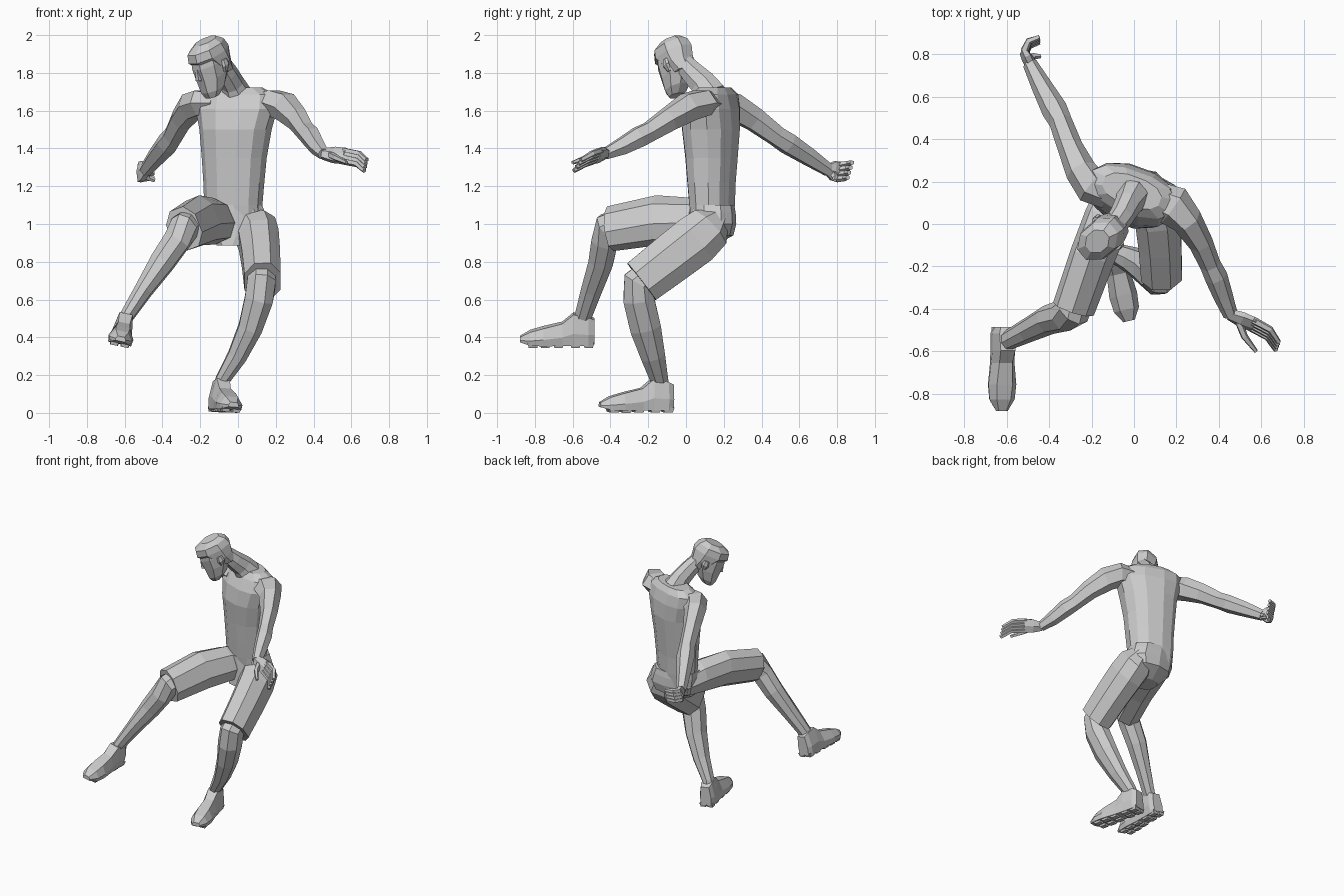
import bpy, bmesh, math
from mathutils import Vector, Matrix, Euler

X, Y, Z = Vector((1, 0, 0)), Vector((0, 1, 0)), Vector((0, 0, 1))


def skin(name, rings, mat=None):
    """Bridge a list of equal-length point rings into a closed flat-shaded object."""
    bm = bmesh.new()
    vs = [[bm.verts.new(p) for p in r] for r in rings]
    n = len(rings[0])
    for a, b in zip(vs, vs[1:]):
        for i in range(n):
            j = (i + 1) % n
            bm.faces.new((a[i], a[j], b[j], b[i]))
    bm.faces.new(vs[0])
    bm.faces.new(vs[-1])
    bmesh.ops.recalc_face_normals(bm, faces=bm.faces)
    if mat:
        bm.transform(mat)
    me = bpy.data.meshes.new(name)
    bm.to_mesh(me)
    bm.free()
    ob = bpy.data.objects.new(name, me)
    bpy.context.collection.objects.link(ob)
    return ob


def loft(name, rows, ref=X, axis=None, n=8, mat=None, square=1.0):
    """Rows are (x, y, z, radius along ref, radius across); square < 1 fills the corners."""
    def wave(v):
        return math.copysign(abs(v) ** square, v)
    pts = [Vector(r[:3]) for r in rows]
    rings, k = [], 1 / math.cos(math.pi / n)
    for i, r in enumerate(rows):
        t = axis or (pts[min(i + 1, len(pts) - 1)] - pts[max(i - 1, 0)]).normalized()
        s = (ref - t * ref.dot(t)).normalized()
        u = t.cross(s)
        rings.append([pts[i] + s * (r[3] * k * wave(math.cos(a))) + u * (r[4] * k * wave(math.sin(a)))
                      for a in [2 * math.pi * (j + .5) / n for j in range(n)]])
    return skin(name, rings, mat)


# Torso, turned so the left-hand shoulder is further back
yaw = math.radians(20)
across = Vector((math.cos(yaw), -math.sin(yaw), 0))
loft("torso", [
    (-.02, .14, 1.0, .145, .10), (-.025, .138, 1.1, .15, .11), (-.022, .135, 1.22, .157, .117),
    (-.02, .135, 1.35, .167, .127), (-.013, .132, 1.5, .186, .14), (-.008, .138, 1.61, .214, .128),
    (-.01, .15, 1.685, .21, .098), (-.01, .155, 1.722, .14, .068)], across, Z, 12, square=.85)

# Shorts: pelvis and two wide legs
loft("shorts_seat", [
    (-.03, .08, .885, .08, .07), (-.01, .13, .94, .145, .115), (-.005, .14, 1.0, .165, .12),
    (-.018, .14, 1.06, .16, .117), (-.025, .138, 1.1, .152, .112)], X, Z, 10, square=.85)
loft("shorts_standing_leg", [
    (.06, .17, 1.03, .075, .06), (.09, .12, .975, .11, .12), (.11, .05, .915, .105, .134),
    (.122, -.08, .815, .10, .13), (.13, -.235, .695, .095, .122)], square=.9)
roll_ref = Vector((1, 0, .4))
loft("shorts_raised_leg", [
    (-.07, .17, 1.0, .09, .08), (-.125, .03, 1.015, .095, .115), (-.195, -.15, 1.02, .092, .125),
    (-.285, -.40, .975, .088, .112)], roll_ref, square=.9)

# Lower legs
loft("standing_lower_leg", [
    (.125, -.16, .76, .07, .08), (.125, -.25, .69, .075, .085), (.11, -.25, .6, .075, .082),
    (.065, -.215, .45, .063, .082), (-.005, -.175, .3, .05, .064), (-.085, -.14, .17, .036, .046),
    (-.1, -.135, .12, .036, .046)])
loft("raised_lower_leg", [
    (-.255, -.33, .99, .075, .09), (-.285, -.41, .98, .075, .08), (-.325, -.43, .91, .07, .07),
    (-.40, -.45, .80, .065, .065), (-.50, -.50, .65, .047, .055), (-.59, -.545, .51, .036, .045),
    (-.61, -.555, .46, .036, .045)])


# Studded shoes: upper and rows of low studs
def shoe(name, mat):
    def section(y, w, lo, hi, top):
        h = hi - lo
        return [Vector(p) for p in [(-w, y, lo), (w, y, lo), (w * 1.08, y, lo + h * .4),
                                    (w * top, y, hi), (-w * top, y, hi), (-w * 1.08, y, lo + h * .4)]]
    skin(name + "_upper", [section(*s) for s in [
        (0, .036, .02, .15, .8), (-.03, .05, .015, .165, .75), (-.11, .05, .015, .18, .7),
        (-.17, .052, .015, .13, .6), (-.27, .062, .015, .105, .6), (-.34, .056, .017, .085, .6),
        (-.395, .026, .03, .055, .7)]], mat)
    for i, (y, w) in enumerate([(-.03, .045), (-.10, .046), (-.19, .05), (-.26, .058), (-.325, .052)]):
        for s in (-1, 1):
            loft(f"{name}_stud_{i}_{s}", [(s * w * .55, y, .03, .024, .03), (s * w * .55, y, .003, .018, .022)],
                 n=4, mat=mat)


shoe("standing_shoe", Matrix.LocRotScale(Vector((-.115, -.072, .001)),
                                         Euler((0, math.radians(4), math.radians(13))), None))
shoe("raised_shoe", Matrix.LocRotScale(Vector((-.63, -.485, .35)), Euler((0, math.radians(12), 0)), None))

# Arms
loft("front_arm", [
    (.10, .12, 1.635, .05, .07), (.185, .085, 1.642, .066, .085), (.25, .015, 1.62, .072, .064),
    (.315, -.09, 1.555, .06, .05), (.358, -.19, 1.49, .05, .043), (.387, -.25, 1.46, .052, .047),
    (.42, -.34, 1.41, .043, .04), (.455, -.43, 1.37, .028, .03)], Z, n=6)
loft("rear_arm", [
    (-.12, .15, 1.64, .05, .07), (-.20, .18, 1.64, .066, .075), (-.25, .25, 1.62, .07, .064),
    (-.30, .36, 1.555, .06, .052), (-.345, .48, 1.465, .05, .047), (-.375, .54, 1.425, .052, .053),
    (-.435, .65, 1.355, .044, .042), (-.49, .755, 1.285, .032, .03)], Z, n=6)


# Hands: palm, four fingers fanned along "spread", thumb
def hand(name, wrist, knuckle, bend, tip, spread, thumb):
    w, k, b, t, s = map(Vector, (wrist, knuckle, bend, tip, spread))
    r = s.length / 2
    loft(name + "_palm", [(*w, .028, .024), (*w.lerp(k, .5), r * .95, .024), (*k, r, .018)], s.normalized(), n=6)
    for i in range(4):
        o = s * ((i - 1.5) / 4)
        loft(f"{name}_finger_{i}", [(*(k + o * .95 - (k - w) * .1), .014, .016), (*(b + o), .013, .014),
                                    (*(t + o), .011, .01)], s.normalized(), n=5)
    th = [Vector(p) for p in thumb]
    loft(name + "_thumb", [(*w.lerp(k, .3), .016, .016), (*th[0], .014, .014), (*th[1], .008, .008)],
         s.normalized(), n=5)


hand("front_hand", (.45, -.425, 1.372), (.565, -.475, 1.36), (.635, -.515, 1.345), (.675, -.575, 1.31),
     (-.015, -.05, -.075), [(.52, -.53, 1.35), (.575, -.60, 1.325)])
hand("rear_hand", (-.485, .75, 1.287), (-.52, .81, 1.275), (-.495, .85, 1.28), (-.445, .868, 1.285),
     (.0, .03, .105), [(-.475, .79, 1.245), (-.44, .79, 1.23)])

# Neck and head, bowed and turned to one side
loft("neck", [(-.005, .13, 1.68, .075, .085), (-.03, .09, 1.745, .058, .07), (-.06, .035, 1.80, .054, .06),
              (-.10, -.02, 1.86, .05, .05)])
head = Matrix.LocRotScale(Vector((-.135, -.05, 1.845)), Euler((math.radians(25), 0, math.radians(-50))), None)
loft("head", [(0, -.07, -.15, .042, .036), (0, -.05, -.115, .062, .066), (0, -.022, -.05, .075, .092),
              (0, -.01, .02, .08, .104), (0, 0, .08, .075, .10)], X, Z, 8, head)
loft("hair", [(0, .055, -.06, .06, .045), (0, .022, .0, .08, .083), (0, -.002, .06, .084, .12),
              (0, -.004, .105, .078, .108), (0, .008, .135, .05, .062)], X, Z, 8, head)
loft("nose", [(0, -.108, .02, .008, .008), (0, -.118, -.035, .014, .015), (0, -.10, -.045, .012, .01)],
     X, Z, 4, head)
for s in (-1, 1):
    loft("ear_" + ("left" if s > 0 else "right"), [
        (s * .074, .012, -.045, .008, .012), (s * .088, .016, -.01, .01, .022), (s * .086, .018, .022, .008, .016)],
        X, Z, 6, head)
